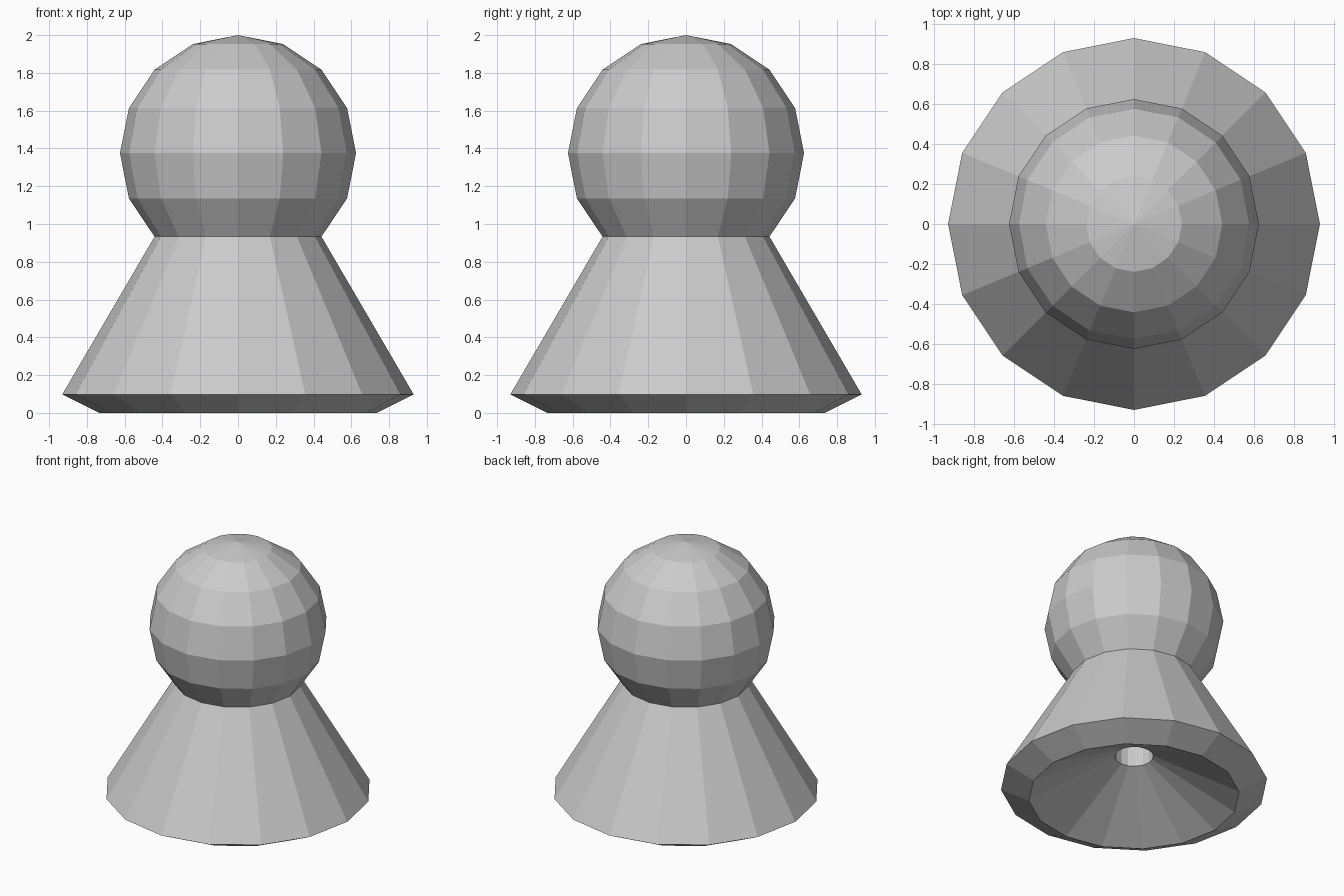
import bpy, bmesh, math

if "Cube" in bpy.data.objects:
    bpy.data.objects.remove(bpy.data.objects["Cube"])

SIDES = 16
R_BALL, Z_BALL = 0.625, 1.375


def lathe(name, profile):
    """Revolve (radius, z) points around z; zero radius gives a pole."""
    bm = bmesh.new()
    rings = []
    for r, z in profile:
        if r == 0:
            rings.append([bm.verts.new((0, 0, z))] * SIDES)
        else:
            angles = [2 * math.pi * i / SIDES for i in range(SIDES)]
            rings.append([bm.verts.new((r * math.cos(a), r * math.sin(a), z)) for a in angles])
    for lower, upper in zip(rings, rings[1:]):
        for i in range(SIDES):
            j = (i + 1) % SIDES
            corners = [lower[i], lower[j], upper[j], upper[i]]
            bm.faces.new(list(dict.fromkeys(corners)))
    bmesh.ops.recalc_face_normals(bm, faces=bm.faces[:])
    mesh = bpy.data.meshes.new(name)
    bm.to_mesh(mesh)
    bm.free()
    obj = bpy.data.objects.new(name, mesh)
    bpy.context.collection.objects.link(obj)
    return obj


# Screw hole, dished underside, bevelled rim
profile = [(0, 0.90), (0.135, 0.90), (0.135, 0.32), (0.735, 0.0), (0.93, 0.098)]
# Ball from the neck (45 degrees below its equator) to the top pole
for step in range(-2, 4):
    a = math.radians(22.5 * step)
    profile.append((R_BALL * math.cos(a), Z_BALL + R_BALL * math.sin(a)))
profile.append((0, Z_BALL + R_BALL))

lathe("ball_topped_knob", profile)
